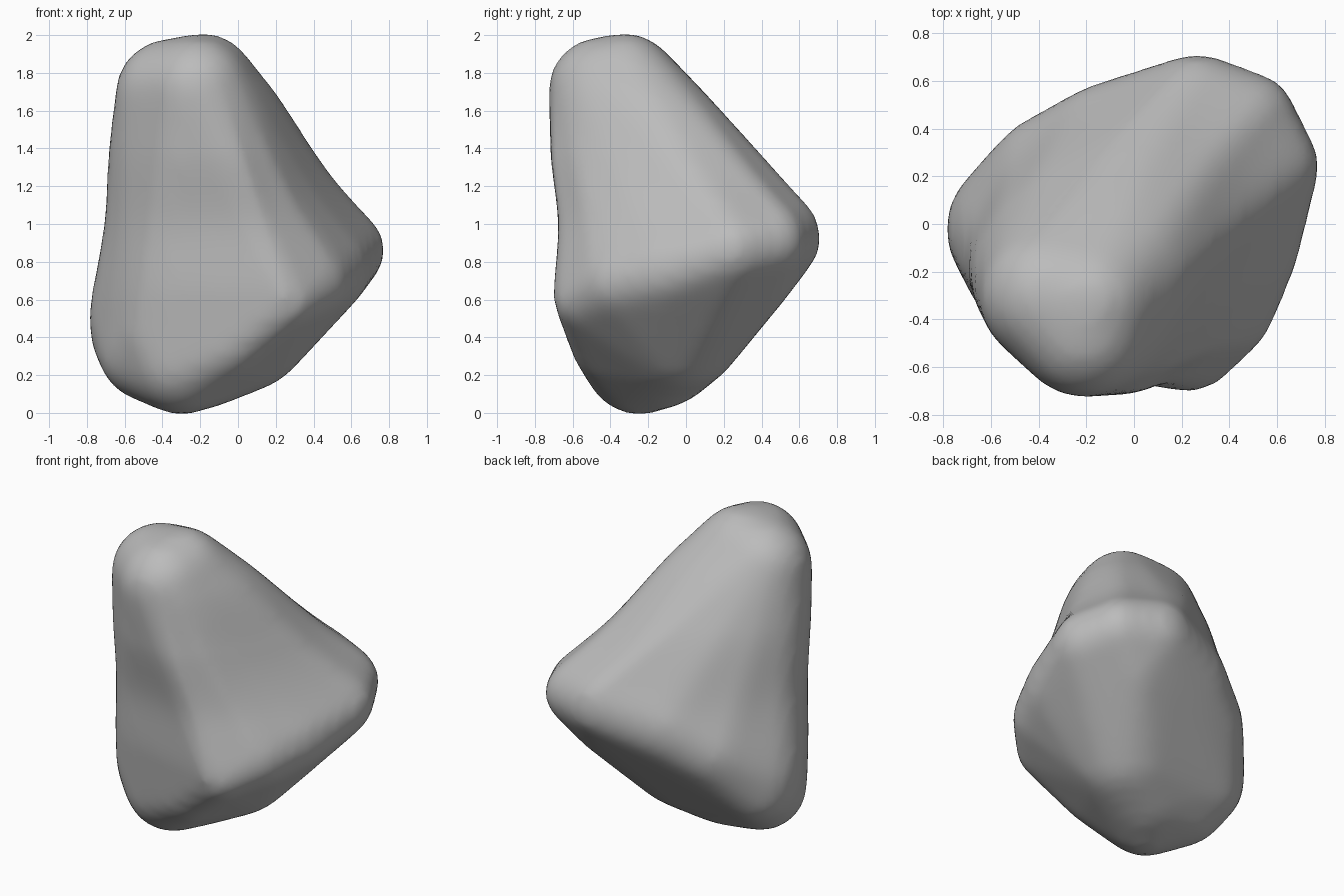
import bpy
import bmesh
from mathutils import Vector, Matrix

cube = bpy.data.objects.get("Cube")
if cube:
    bpy.data.objects.remove(cube, do_unlink=True)

SOFTENING = 0.012    # skin thickness that the smoothing takes away

# Rounded corners of the boulder: centre and radius
corners = [
    ((-0.36, -0.30, 1.69), 0.28), ((-0.21, -0.45, 1.71), 0.27),   # peak
    ((-0.18, -0.32, 1.74), 0.26),
    ((0.56, 0.22, 0.88), 0.22), ((0.25, 0.49, 0.94), 0.23),       # back tip
    ((0.46, 0.42, 0.92), 0.22), ((0.30, 0.35, 0.75), 0.22),
    ((0.25, -0.53, 0.60), 0.16), ((0.34, -0.33, 0.72), 0.25),     # left edge
    ((0.42, -0.10, 0.78), 0.27),
    ((-0.50, -0.02, 0.50), 0.28), ((-0.52, 0.00, 0.42), 0.25),    # right edge
    ((-0.33, 0.18, 0.70), 0.28), ((-0.10, 0.32, 0.85), 0.28),
    ((-0.30, -0.25, 0.28), 0.28), ((0.02, -0.05, 0.48), 0.36),    # underside
    ((-0.20, -0.15, 0.36), 0.33),
    ((-0.05, -0.43, 0.36), 0.17), ((-0.42, -0.30, 0.42), 0.20),   # front foot
    ((-0.47, -0.12, 0.33), 0.26),
]

# Wrap all corners in one skin
bm = bmesh.new()
for centre, radius in corners:
    bmesh.ops.create_icosphere(bm, subdivisions=3, radius=radius + SOFTENING,
                               matrix=Matrix.Translation(centre))
hull = bmesh.ops.convex_hull(bm, input=bm.verts[:])
inner = {g for g in hull["geom_interior"] if isinstance(g, bmesh.types.BMVert)}
bmesh.ops.delete(bm, geom=list(inner), context="VERTS")
mesh = bpy.data.meshes.new("boulder")
bm.to_mesh(mesh)
bm.free()
boulder = bpy.data.objects.new("boulder", mesh)
bpy.context.collection.objects.link(boulder)
bpy.context.view_layer.objects.active = boulder
boulder.select_set(True)


def add_smooth(name, iterations):
    modifier = boulder.modifiers.new(name, "SMOOTH")
    modifier.factor = 0.5
    modifier.iterations = iterations


# Even out the skin and soften its ridges
remesh = boulder.modifiers.new("even_skin", "REMESH")
remesh.mode = "VOXEL"
remesh.voxel_size = 0.035
add_smooth("soften", 10)
for name in ("even_skin", "soften"):
    bpy.ops.object.modifier_apply(modifier=name)
mesh = boulder.data

# Shallow hollows: height, half height, depth and the direction they face
hollows = [
    (1.30, 0.45, 0.045, Vector((1.2, 0.4, 0))),     # slopes below the peak
    (1.00, 0.40, 0.030, Vector((0.6, -1, 0))),      # front left corner
    (1.00, 0.45, 0.022, Vector((-1, 0.7, 0))),      # right side
]
normals = [v.normal.copy() for v in mesh.vertices]
for v, normal in zip(mesh.vertices, normals):
    push = 0.0
    for height, half, depth, facing in hollows:
        band = max(0.0, 1 - abs(v.co.z - height) / half)
        slope = min(1.0, max(0.0, normal.dot(facing)))
        push += depth * band * band * (3 - 2 * band) * slope
    v.co -= normal * push
add_smooth("blend_hollows", 2)

# Stone colour
stone = bpy.data.materials.new("grey_stone")
stone.use_nodes = True
colour = (0.50, 0.50, 0.50, 1.0)
stone.diffuse_color = colour
stone.node_tree.nodes["Principled BSDF"].inputs["Base Color"].default_value = colour
mesh.materials.clear()
mesh.materials.append(stone)
mesh.shade_smooth()
